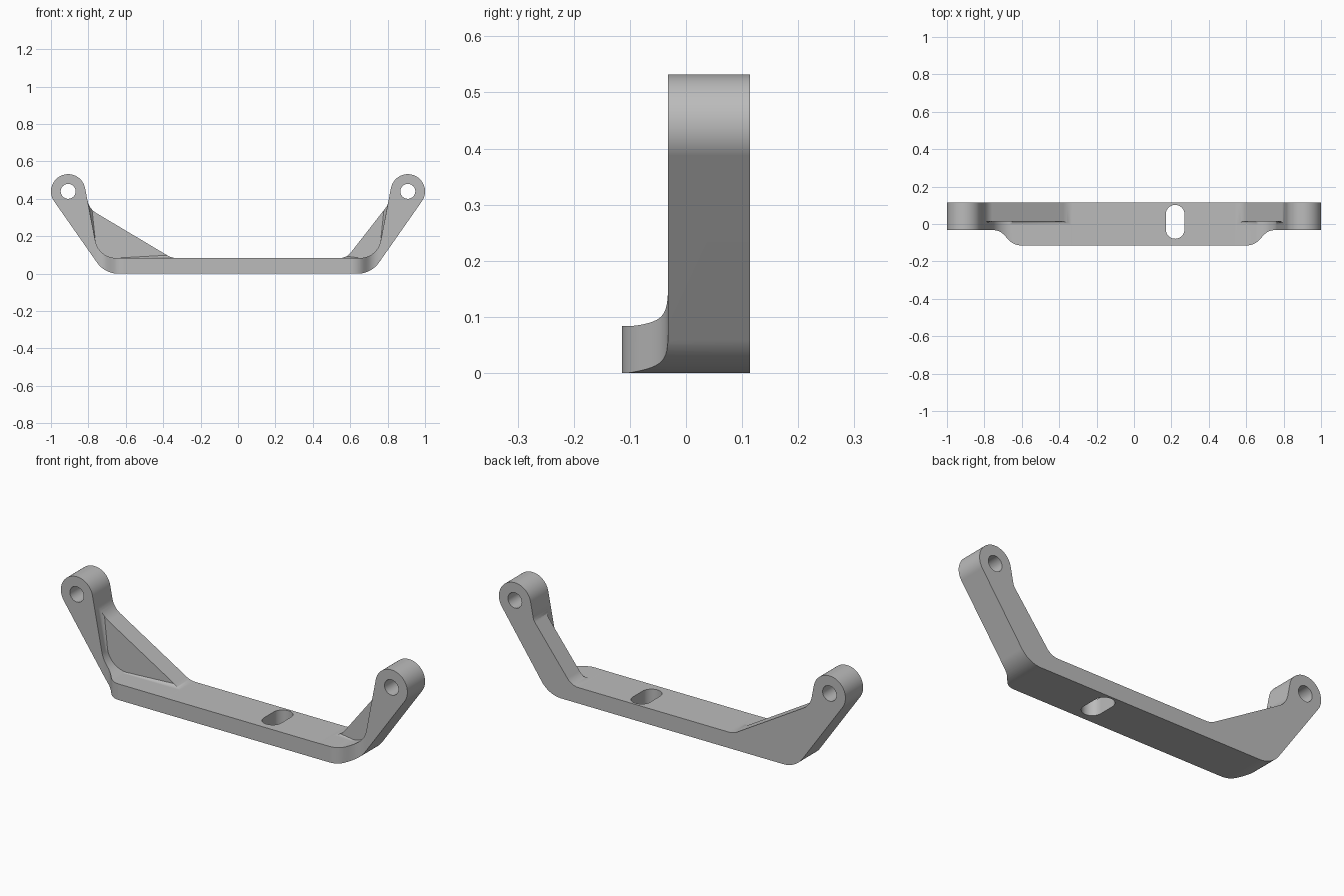
import bpy, bmesh
from math import radians, cos, sin, tan, pi
from mathutils import Vector

if "Cube" in bpy.data.objects:
    bpy.data.objects.remove(bpy.data.objects["Cube"])

FRONT, BACK, LUG_FRONT, WEB_FRONT = -0.114, 0.114, -0.032, 0.014
EYE = Vector((0.908, 0.44))
EYE_R, HOLE_R, TOP = 0.092, 0.04, 0.083
OUT, INN = radians(55), radians(79)      # slopes of the arm's outer and inner sides

grey = bpy.data.materials.new("Grey metal")
grey.use_nodes = True
colour = (0.5, 0.5, 0.5, 1)
grey.diffuse_color = colour
grey.node_tree.nodes["Principled BSDF"].inputs["Base Color"].default_value = colour


def arc(c, r, a0, a1, n=24):
    return [Vector((c[0] + r * cos(a0 + (a1 - a0) * i / n),
                    c[1] + r * sin(a0 + (a1 - a0) * i / n))) for i in range(n + 1)]


def fillet(a, p, b, r, n=12):
    """Round the corner p between a and b with radius r."""
    p = Vector(p)
    u, v = (Vector(a) - p).normalized(), (Vector(b) - p).normalized()
    half = u.angle(v) / 2
    c = p + (u + v).normalized() * r / sin(half)
    s, e = p + u * r / tan(half) - c, p + v * r / tan(half) - c
    turn = s.angle(e)
    pts = []
    for i in range(n + 1):
        t = i / n
        pts.append(c + (s * sin((1 - t) * turn) + e * sin(t * turn)) / sin(turn))
    return pts


def prism(name, pts, lo, hi, axis="Y", round_end=0):
    """Extrude a profile along y (points are x,z) or z (points are x,y)."""
    bm = bmesh.new()
    put = (lambda p, h: (p[0], h, p[1])) if axis == "Y" else (lambda p, h: (p[0], p[1], h))
    low = [bm.verts.new(put(p, lo)) for p in pts]
    high = [bm.verts.new(put(p, hi)) for p in pts]
    bm.faces.new(low)
    end = bm.faces.new(high)
    for i in range(len(pts)):
        j = (i + 1) % len(pts)
        bm.faces.new((low[i], low[j], high[j], high[i]))
    if round_end:
        bmesh.ops.bevel(bm, geom=list(end.edges), offset=round_end, segments=5,
                        profile=0.5, affect="EDGES")
    bmesh.ops.recalc_face_normals(bm, faces=bm.faces)
    me = bpy.data.meshes.new(name)
    bm.to_mesh(me)
    bm.free()
    me.materials.append(grey)
    ob = bpy.data.objects.new(name, me)
    bpy.context.collection.objects.link(ob)
    return ob


def inner_side(z):
    """Point on the arm's straight inner side at height z."""
    x0 = EYE.x - EYE_R * sin(INN)
    z0 = EYE.y + EYE_R * cos(INN)
    return Vector((x0 + (z - z0) / tan(INN), z))


def half_outline(web_top, web_foot, r_top, r_foot):
    """Half of the body outline, from the bottom middle round the eye to the top middle."""
    tangent = EYE + EYE_R * Vector((sin(OUT), -cos(OUT)))
    heel = Vector((tangent.x - tangent.y / tan(OUT), 0))
    top, foot = inner_side(web_top), Vector((web_foot, TOP))
    pts = fillet((0, 0), heel, tangent, 0.138)
    pts += arc(EYE, EYE_R, OUT - pi / 2, INN + pi / 2, 36)
    pts += fillet(inner_side(0.45), top, foot, r_top)
    pts += fillet(top, foot, (0, TOP), r_foot)
    return pts


def mirror(pts, side):
    return [(side * p[0], p[1]) for p in pts]


# Main body: base bar, both arms, eyes and webs in one outline
right_half = half_outline(0.365, 0.58, 0.06, 0.08)
left_half = half_outline(0.347, 0.353, 0.1, 0.1)
body = prism("bracket_body", right_half + mirror(left_half, -1)[::-1], FRONT, BACK)

cutters = []
for side, end in ((1, 0.5), (-1, 0.3)):
    # Web pocket, with a rounded floor edge
    floor = TOP + 0.0006
    pocket = [inner_side(0.385)]
    pocket += fillet(inner_side(0.3), inner_side(floor), (end, floor), 0.112)
    pocket += [(end, floor), (end, 0.5), (0.7, 0.5)]
    cutters.append(prism("pocket_cutter", mirror(pocket, side), -0.3, WEB_FRONT, round_end=0.018))
    # Front corner: S-curve that narrows the base into the arm
    a, b = Vector((0.76, LUG_FRONT)), Vector((0.605, FRONT - 0.0005))
    h1, h2 = Vector((0.675, LUG_FRONT)), Vector((0.69, FRONT + 0.004))
    curve = []
    for i in range(21):
        t = i / 20
        curve.append(a * (1 - t) ** 3 + h1 * 3 * t * (1 - t) ** 2
                     + h2 * 3 * t * t * (1 - t) + b * t ** 3)
    plan = [(1.2, LUG_FRONT)] + curve + [(0.605, -0.2), (1.2, -0.2)]
    cutters.append(prism("corner_cutter", mirror(plan, side), -0.1, 0.7, "Z"))
    # Eye hole
    hole = arc((side * EYE.x, EYE.y), HOLE_R, 0, 2 * pi, 32)[:-1]
    cutters.append(prism("eye_hole_cutter", hole, -0.3, 0.3))

# Slot through the base
slot = arc((0.22, 0.052), 0.05, 0, pi) + arc((0.22, -0.029), 0.05, pi, 2 * pi)
cutters.append(prism("slot_cutter", slot, -0.1, 0.2, "Z"))

# Apply the cuts
bpy.ops.object.select_all(action="DESELECT")
bpy.context.view_layer.objects.active = body
body.select_set(True)
for cutter in cutters:
    cutter.hide_render = True
    mod = body.modifiers.new("cut", "BOOLEAN")
    mod.operation = "DIFFERENCE"
    mod.solver = "EXACT"
    mod.object = cutter
    bpy.ops.object.modifier_apply(modifier=mod.name)
    bpy.data.objects.remove(cutter)

bpy.ops.object.shade_smooth_by_angle(angle=radians(30))
weighted = body.modifiers.new("even_shading", "WEIGHTED_NORMAL")
weighted.keep_sharp = True
